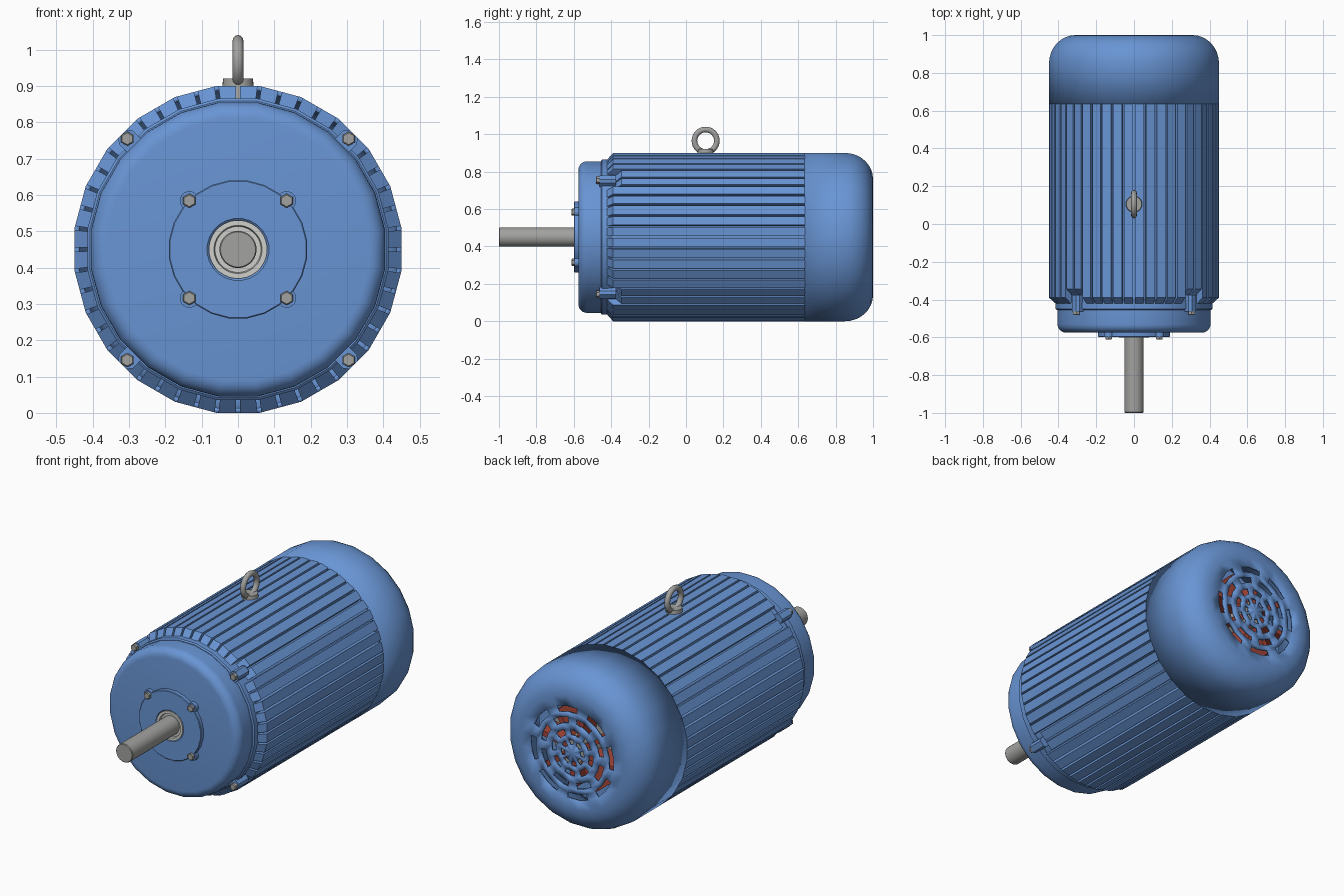
import bpy, bmesh, math
from math import sin, cos, pi, radians
from mathutils import Matrix, Vector

cube = bpy.data.objects.get("Cube")
if cube:
    bpy.data.objects.remove(cube, do_unlink=True)

AXIS = 0.45      # height of the motor axis
SIDES = 24       # facets around the casing


def material(name, rgb):
    m = bpy.data.materials.new(name)
    m.use_nodes = True
    m.diffuse_color = (*rgb, 1)
    m.node_tree.nodes["Principled BSDF"].inputs["Base Color"].default_value = (*rgb, 1)
    return m


BLUE = material("blue paint", (0.14, 0.30, 0.66))
STEEL = material("steel grey", (0.36, 0.36, 0.35))
SEAL = material("light grey", (0.62, 0.62, 0.60))
RED = material("fan red", (0.38, 0.06, 0.04))


def finish(name, bm, mat, smooth=True):
    me = bpy.data.meshes.new(name)
    bm.to_mesh(me)
    bm.free()
    me.materials.append(mat)
    if smooth:
        me.shade_smooth()
        me.set_sharp_from_angle(angle=radians(32))
    ob = bpy.data.objects.new(name, me)
    bpy.context.collection.objects.link(ob)
    return ob


def around(angle, radius, y):
    return Vector((radius * cos(angle), y, AXIS + radius * sin(angle)))


def lathe(name, profile, mat, n=SIDES, closed=False, skip=None, centre=None):
    """Turn (radius, y) points about the motor axis, or about another x, z centre."""
    bm = bmesh.new()
    move = Vector((centre[0], 0, centre[1] - AXIS)) if centre else Vector()
    rings = [[bm.verts.new(around((j + 0.5) * 2 * pi / n, r / cos(pi / n), y) + move)
              for j in range(n)] for r, y in profile]
    count = len(rings) if closed else len(rings) - 1
    for i in range(count):
        a, b = rings[i], rings[(i + 1) % len(rings)]
        for j in range(n):
            if not (skip and skip(i, j)):
                k = (j + 1) % n
                bm.faces.new((a[j], a[k], b[k], b[j]))
    bmesh.ops.remove_doubles(bm, verts=bm.verts, dist=1e-5)
    bmesh.ops.recalc_face_normals(bm, faces=bm.faces)
    return finish(name, bm, mat)


def arc(r, y, size_r, size_y, steps=6):
    """Quarter-round corner centred on r, y."""
    return [(r + size_r * cos(t * pi / 2 / steps), y + size_y * sin(t * pi / 2 / steps))
            for t in range(steps + 1)]


def prism(bm, corners_a, corners_b):
    a = [bm.verts.new(v) for v in corners_a]
    b = [bm.verts.new(v) for v in corners_b]
    n = len(a)
    bm.faces.new(a)
    bm.faces.new(b[::-1])
    for i in range(n):
        bm.faces.new((a[i], b[i], b[(i + 1) % n], a[(i + 1) % n]))


# Stator body and the flange at its front
lathe("stator_body", [(0, -0.44), (0.412, -0.44), (0.412, 0.70), (0, 0.70)], BLUE)
lathe("front_flange", [(0, -0.455), (0.408, -0.455), (0.415, -0.449),
                       (0.415, -0.415), (0, -0.415)], BLUE)

# Cooling fins: two per facet, sloped at the front, shorter beside the bolt lugs
bm = bmesh.new()
step = pi / SIDES
for k in range(2 * SIDES):
    low, high = k * step + 0.012, (k + 1) * step - 0.012
    by_lug = k % 12 in (5, 6)
    shift = 0.045 if by_lug else 0
    ends = []
    for inner_y, outer_y in ((-0.43 + shift, -0.39 + shift), (0.636, 0.636)):
        corners = []
        for angle, apothem, y in ((low, 0.405, inner_y), (high, 0.405, inner_y),
                                  (high, 0.45, outer_y), (low, 0.45, outer_y)):
            facet = round((k + (0.25 if k % 2 == 0 else 0.75)) / 2) * 2 * step
            corners.append(around(angle, apothem / cos(angle - facet), y))
        ends.append(corners)
    prism(bm, *ends)
bmesh.ops.recalc_face_normals(bm, faces=bm.faces)
finish("cooling_fins", bm, BLUE, smooth=False)

# Rounded front end bell
bell = [(0, -0.575)] + [(r, -y) for r, y in reversed(arc(0.36, 0.53, 0.045, 0.045))]
lathe("front_end_bell", bell + [(0.405, -0.45), (0, -0.45)], BLUE)

# Bearing cap with four ears
lathe("bearing_cap", [(0.078, -0.57), (0.078, -0.592), (0.085, -0.598), (0.187, -0.598),
                      (0.19, -0.595), (0.19, -0.57)], BLUE, closed=True)
for sx in (-1, 1):
    for sz in (-1, 1):
        spot = (sx * 0.134, AXIS + sz * 0.134)
        lathe("bearing_cap_ear", [(0, -0.597), (0.026, -0.597), (0.026, -0.57), (0, -0.57)],
              BLUE, n=16, centre=spot)
        lathe("bearing_cap_bolt", [(0, -0.612), (0.014, -0.612), (0.017, -0.609),
                                   (0.017, -0.59), (0, -0.59)], STEEL, n=6, centre=spot)

# Shaft and its seal
lathe("shaft", [(0, -1), (0.048, -1), (0.051, -0.996), (0.051, -0.5), (0, -0.5)], STEEL, n=32)
lathe("shaft_seal", [(0.05, -0.588), (0.063, -0.588), (0.066, -0.6), (0.08, -0.6),
                     (0.08, -0.57), (0.05, -0.57)], SEAL, n=32, closed=True)

# Bolt lugs on the four diagonals, each with a hex bolt
for quarter in range(4):
    angle = pi / 4 + quarter * pi / 2
    out = Vector((cos(angle), 0, sin(angle)))
    side = Vector((-sin(angle), 0, cos(angle)))
    bm = bmesh.new()
    outline = [(-0.027, 0.39), (0.027, 0.39), (0.027, 0.436),
               (0.016, 0.45), (-0.016, 0.45), (-0.027, 0.436)]
    prism(bm, *[[Vector((0, y, AXIS)) + side * s + out * r for s, r in outline]
                for y in (-0.463, -0.375)])
    bmesh.ops.recalc_face_normals(bm, faces=bm.faces)
    finish("bolt_lug", bm, BLUE, smooth=False)
    hub = out * 0.431
    lathe("flange_bolt", [(0, -0.482), (0.014, -0.482), (0.017, -0.479), (0.017, -0.45),
                          (0, -0.45)], STEEL, n=6, centre=(hub.x, AXIS + hub.z))

# Fan cowl with rings of vent slots in its back face
slots = [0.255, 0.222, 0.195, 0.162, 0.128, 0.098, 0.072, 0.046]
shell = [(0.45, 0.634)] + arc(0.31, 0.85, 0.14, 0.15, 8) + [(r, 1.0) for r in slots] + [(0, 1.0)]
first = len(shell) - len(slots) - 1


def is_slot(i, j):
    ring = i - first
    return 0 <= ring < len(slots) - 1 and ring % 2 == 0 and (j + ring // 2) % 3 != 0


cowl = lathe("fan_cowl", shell, BLUE, skip=is_slot)
solid = cowl.modifiers.new("sheet thickness", "SOLIDIFY")
solid.thickness = 0.014
solid.offset = -1

# Cooling fan behind the grille
lathe("fan_hub", [(0, 0.69), (0.09, 0.69), (0.075, 0.95), (0, 0.95)], STEEL)
lathe("fan_disc", [(0, 0.82), (0.23, 0.82), (0.23, 0.835), (0, 0.835)], STEEL)
bm = bmesh.new()
for k in range(8):
    angle = k * pi / 4 + 0.2
    side = Vector((-sin(angle), 0, cos(angle))) * 0.014
    prism(bm, *[[around(angle, r, y) + side * s for r, y in
                 ((0.06, 0.83), (0.23, 0.83), (0.23, 0.96), (0.06, 0.96))] for s in (-1, 1)])
bmesh.ops.recalc_face_normals(bm, faces=bm.faces)
finish("fan_blades", bm, RED, smooth=False)

# Lifting eye on top
bm = bmesh.new()
bmesh.ops.create_cone(bm, cap_ends=True, segments=24, radius1=0.048, radius2=0.041, depth=0.06,
                      matrix=Matrix.Translation((0, 0.105, 0.89)))
finish("lifting_eye_base", bm, STEEL)
bpy.ops.mesh.primitive_torus_add(major_segments=32, minor_segments=12, major_radius=0.06,
                                 minor_radius=0.015, location=(0, 0.105, 0.965),
                                 rotation=(0, pi / 2, 0))
eye = bpy.context.object
eye.name = "lifting_eye"
eye.data.materials.append(STEEL)
eye.data.shade_smooth()
